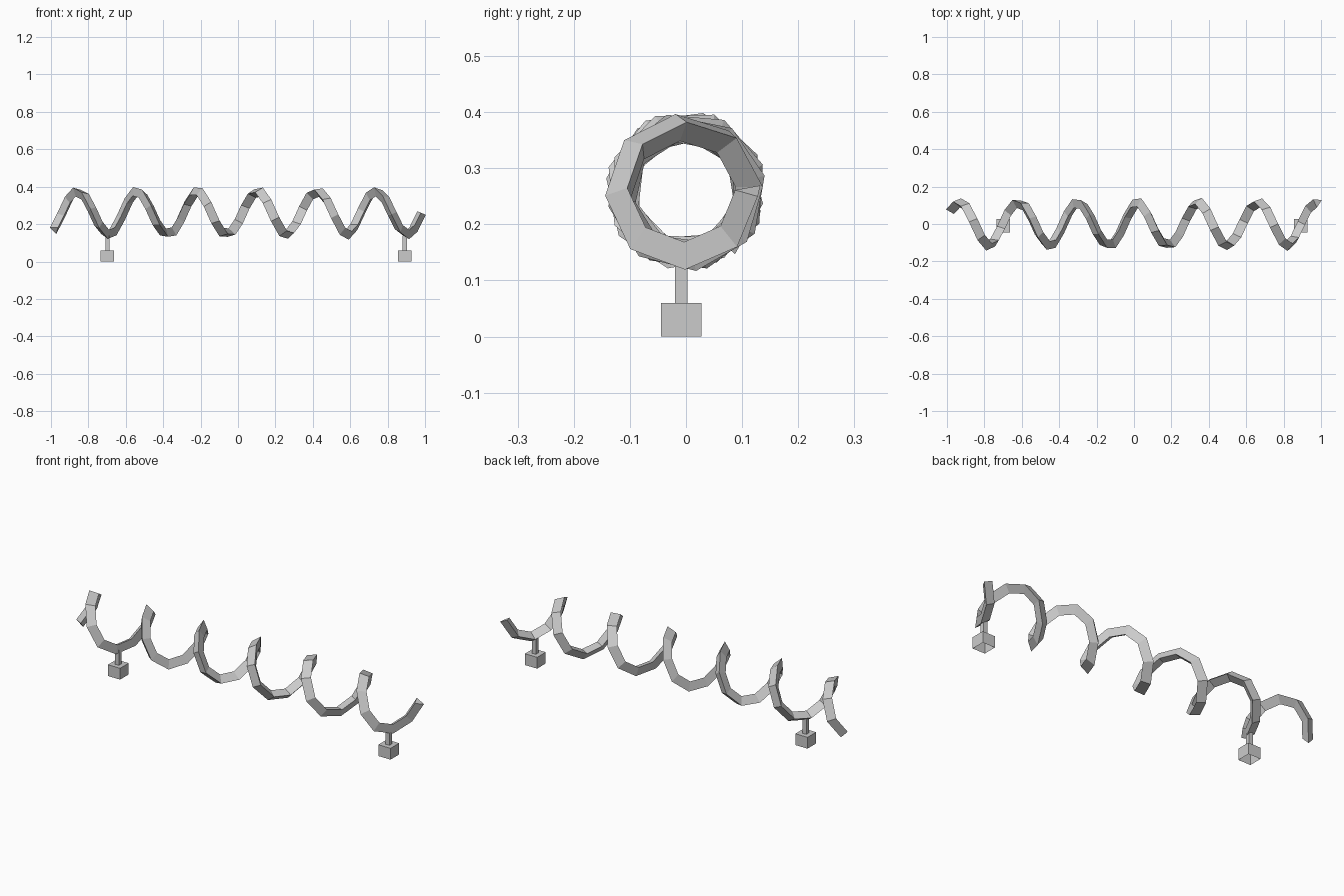
import bpy, bmesh, math
from mathutils import Vector

if "Cube" in bpy.data.objects:
    bpy.data.objects.remove(bpy.data.objects["Cube"])

# helix layout
SEGS, R, ZC, TUBE = 50, 0.116, 0.26, 0.0285
X0, X1 = -0.98, 0.98
A0, A1 = math.radians(-51), math.radians(2160)
C = (X1 - X0) / (A1 - A0)          # rise per radian
TWIST = C / math.hypot(R, C)       # minimum-twist rate of a helix
FLAT = math.radians(2072)          # angle where one side faces along the axis


# three corners of the bar at step i
def section(i):
    a = A0 + (A1 - A0) * i / SEGS
    inward = Vector((0, -math.cos(a), -math.sin(a)))
    centre = Vector((X0 + C * (a - A0), 0, ZC)) - inward * R
    along = Vector((C, -R * math.sin(a), R * math.cos(a))).normalized()
    side = along.cross(inward)
    base = math.radians(90) - TWIST * (a - FLAT)
    return [centre + TUBE * (inward * math.cos(base + k) + side * math.sin(base + k))
            for k in (math.pi / 3, math.pi, 5 * math.pi / 3)]


# coil: triangular bar swept along the helix
bm = bmesh.new()
rings = [[bm.verts.new(p) for p in section(i)] for i in range(SEGS + 1)]
for a, b in zip(rings, rings[1:]):
    for k in range(3):
        n = (k + 1) % 3
        bm.faces.new((a[k], a[n], b[n], b[k]))
bm.faces.new(rings[0])
bm.faces.new(rings[-1])
bmesh.ops.recalc_face_normals(bm, faces=bm.faces[:])
mesh = bpy.data.meshes.new("coil")
bm.to_mesh(mesh)
bm.free()
bpy.context.collection.objects.link(bpy.data.objects.new("coil", mesh))


# square block, optionally open underneath
def box(name, x, y, z0, z1, w, open_bottom=False):
    b = bmesh.new()
    bmesh.ops.create_cube(b, size=1)
    if open_bottom:
        b.faces.ensure_lookup_table()
        low = [f for f in b.faces if f.calc_center_median().z < -0.4]
        bmesh.ops.delete(b, geom=low, context='FACES')
    me = bpy.data.meshes.new(name)
    b.to_mesh(me)
    b.free()
    o = bpy.data.objects.new(name, me)
    o.location = (x, y, (z0 + z1) / 2)
    o.scale = (w, w, z1 - z0)
    bpy.context.collection.objects.link(o)


# two supports: foot block and thin post
for side, x in (("left", -0.698), ("right", 0.892)):
    box(side + "_foot", x, -0.0085, 0, 0.06, 0.072, open_bottom=True)
    box(side + "_post", x, -0.0085, 0.06, 0.14, 0.023)
